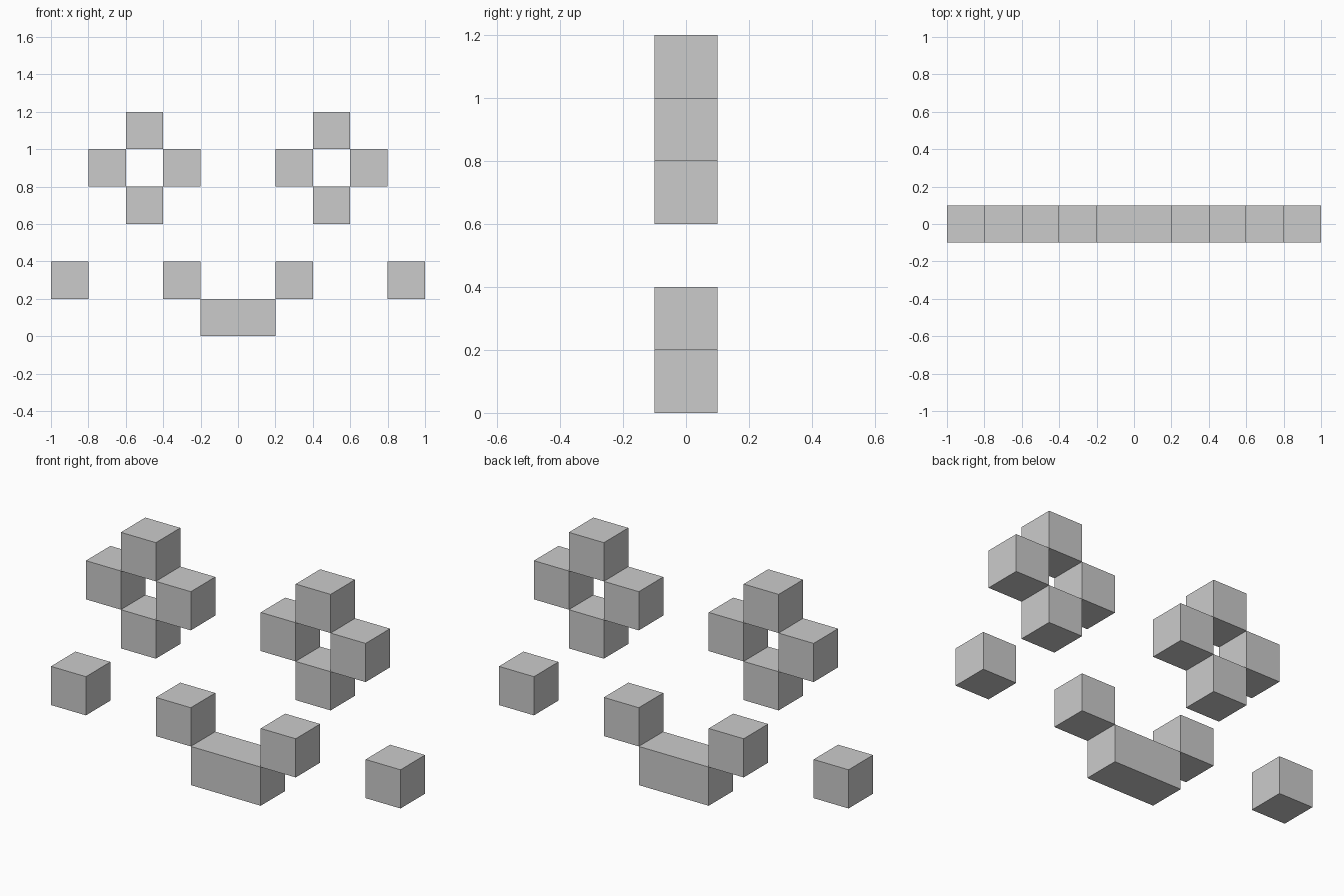
import bpy
import bmesh
from mathutils import Matrix

if "Cube" in bpy.data.objects:
    bpy.data.objects.remove(bpy.data.objects["Cube"])

S = 0.2  # edge length of one block


def blocks(name, cells):
    """One object from boxes given as (x centre, z centre, width)."""
    bm = bmesh.new()
    for x, z, w in cells:
        m = Matrix.Translation((x, 0, z)) @ Matrix.Diagonal((w, S, S, 1))
        bmesh.ops.create_cube(bm, size=1, matrix=m)
    mesh = bpy.data.meshes.new(name)
    bm.to_mesh(mesh)
    bm.free()
    bpy.context.collection.objects.link(bpy.data.objects.new(name, mesh))


for side, label in ((-1, "left"), (1, "right")):
    # Eye: four blocks around an empty centre
    ring = [(S, 0), (-S, 0), (0, S), (0, -S)]
    blocks(f"{label}_eye", [(side * 0.5 + dx, 0.9 + dz, S) for dx, dz in ring])
    # Cheek: single block
    blocks(f"{label}_cheek", [(side * 0.9, 0.3, S)])
    # Raised corner of the mouth
    blocks(f"{label}_mouth_corner", [(side * 0.3, 0.3, S)])

# Lower bar of the mouth
blocks("mouth_bar", [(0, 0.1, 2 * S)])
